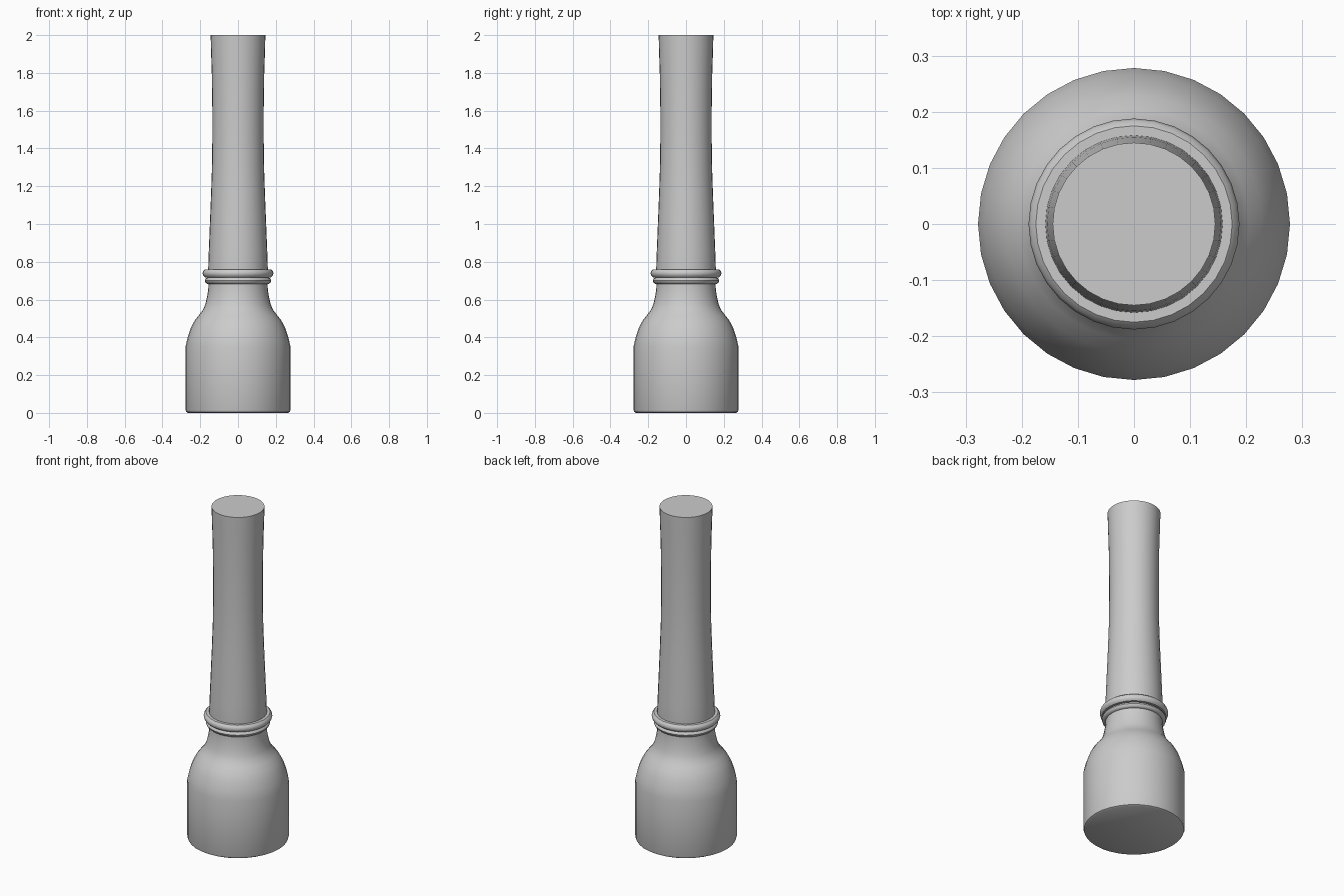
import bpy, bmesh, math

if "Cube" in bpy.data.objects:
    bpy.data.objects.remove(bpy.data.objects["Cube"])

SIDES = 32

def lathe(name, profile, closed=False):
    """Revolve (radius, z) points around z; open profiles get end caps."""
    bm = bmesh.new()
    rings = []
    for r, z in profile:
        rings.append([bm.verts.new((r * math.cos(2 * math.pi * i / SIDES),
                                    r * math.sin(2 * math.pi * i / SIDES), z))
                      for i in range(SIDES)])
    pairs = list(zip(rings, rings[1:]))
    if closed:
        pairs.append((rings[-1], rings[0]))
    for a, b in pairs:
        for i in range(SIDES):
            j = (i + 1) % SIDES
            bm.faces.new((a[i], a[j], b[j], b[i]))
    if not closed:
        bm.faces.new(rings[0][::-1])
        bm.faces.new(rings[-1])
    bmesh.ops.recalc_face_normals(bm, faces=bm.faces)
    me = bpy.data.meshes.new(name)
    bm.to_mesh(me)
    bm.free()
    ob = bpy.data.objects.new(name, me)
    bpy.context.collection.objects.link(ob)
    bpy.ops.object.select_all(action='DESELECT')
    ob.select_set(True)
    bpy.context.view_layer.objects.active = ob
    bpy.ops.object.shade_smooth_by_angle(angle=math.radians(40))
    return ob

# Head, shoulder, neck and flared handle in one turned piece
lathe("turned_body", [
    (0.265, 0.0), (0.274, 0.005), (0.278, 0.016), (0.278, 0.35),
    (0.267, 0.40), (0.25, 0.45), (0.229, 0.49), (0.205, 0.52),
    (0.186, 0.545), (0.173, 0.575), (0.165, 0.61), (0.158, 0.65),
    (0.156, 0.69), (0.158, 0.76), (0.155, 0.85), (0.149, 1.0),
    (0.143, 1.15), (0.138, 1.3), (0.136, 1.45), (0.136, 1.6),
    (0.139, 1.8), (0.143, 1.92), (0.145, 2.0)])

# Two raised collars at the base of the handle
for name, r, z, h in (("lower_collar", 0.176, 0.70, 0.017),
                      ("upper_collar", 0.188, 0.739, 0.021)):
    lathe(name, [(0.15, z - h), (r - 0.013, z - h), (r - 0.004, z - h * 0.6),
                 (r, z), (r - 0.004, z + h * 0.6), (r - 0.013, z + h),
                 (0.15, z + h)], closed=True)
